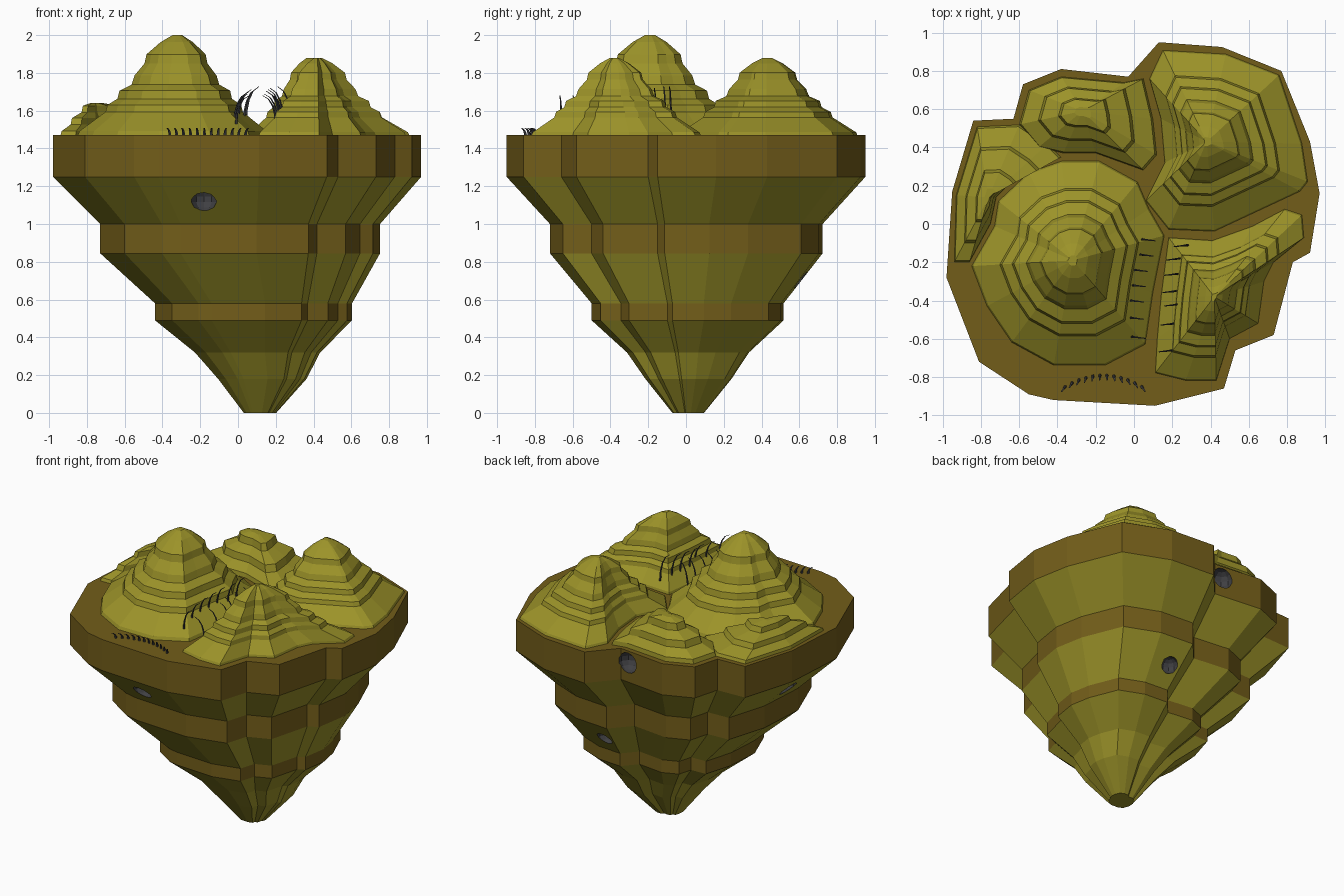
import bpy, bmesh, math
from mathutils import Vector

if "Cube" in bpy.data.objects:
    bpy.data.objects.remove(bpy.data.objects["Cube"])


def mat(name, c):
    m = bpy.data.materials.new(name)
    m.diffuse_color = (*c, 1)
    m.use_nodes = True
    m.node_tree.nodes["Principled BSDF"].inputs["Base Color"].default_value = m.diffuse_color
    return m


GRASS = mat("olive", (0.33, 0.29, 0.022))
SOIL = mat("soil", (0.17, 0.11, 0.01))
DARK = mat("dark_grey", (0.05, 0.05, 0.055))


def make(name, bm, mats):
    bmesh.ops.recalc_face_normals(bm, faces=bm.faces)
    me = bpy.data.meshes.new(name)
    bm.to_mesh(me)
    bm.free()
    for m in mats:
        me.materials.append(m)
    ob = bpy.data.objects.new(name, me)
    bpy.context.collection.objects.link(ob)
    return ob


def loft(bm, rings, index):
    """Skin a list of equal rings and cap both ends."""
    vs = [[bm.verts.new(p) for p in r] for r in rings]
    n = len(rings[0])
    for k in range(len(vs) - 1):
        for i in range(n):
            j = (i + 1) % n
            f = bm.faces.new((vs[k][i], vs[k][j], vs[k + 1][j], vs[k + 1][i]))
            f.material_index = index(k)
    for r, k in ((vs[0], 0), (vs[-1], len(vs) - 2)):
        bm.faces.new(r).material_index = index(k)


# Rock body: one outline shrunk in steps down to the tip
OUTLINE = [(.13, .95), (.46, .925), (.77, .80), (.92, .43), (.97, .16), (.92, -.15), (.83, -.20),
           (.73, -.58), (.53, -.66), (.47, -.86), (.11, -.95), (-.42, -.92), (-.55, -.89),
           (-.81, -.72), (-.98, -.28), (-.95, .17), (-.84, .54), (-.63, .55), (-.58, .73),
           (-.38, .81), (-.03, .77)]
LEVELS = [(1.47, 1, 0), (1.25, 1, 0), (1.0, .76, .015), (.845, .76, .015), (.58, .535, .085),
          (.49, .535, .085), (.32, .34, .105), (.18, .24, .13), (0, .088, .117)]
bm = bmesh.new()
loft(bm, [[(x * s + cx, y * s + cx * .1, z) for x, y in OUTLINE] for z, s, cx in LEVELS],
     lambda k: 1 if k in (0, 2, 4) else 0)
body = make("rock_body", bm, [GRASS, SOIL, DARK])

# Cave mouths carved into the body
for p, r in [((-.18, -.80, 1.13), .07), ((-.09, .77, 1.385), .075),
             ((.21, .60, .71), .06), ((-.83, .05, 1.13), .07)]:
    bm = bmesh.new()
    bmesh.ops.create_uvsphere(bm, u_segments=10, v_segments=7, radius=1)
    for v in bm.verts:
        v.co = Vector((v.co.x * r, v.co.y * r, v.co.z * r * .95)) + Vector(p)
    for f in bm.faces:
        f.material_index = 2
    cutter = make("cave_cutter", bm, [GRASS, SOIL, DARK])
    mod = body.modifiers.new("cave", "BOOLEAN")
    mod.operation, mod.object, mod.solver = "DIFFERENCE", cutter, "EXACT"
    dg = bpy.context.evaluated_depsgraph_get()
    carved = bpy.data.meshes.new_from_object(body.evaluated_get(dg))
    body.modifiers.clear()
    body.data = carved
    bpy.data.objects.remove(cutter)

# Terraced mounds: outline pulled toward the peak, as (height, spread)
STEPS = [(0, 1), (.05, .98), (.24, .72), (.31, .70), (.37, .60), (.45, .58), (.51, .46),
         (.60, .43), (.72, .33), (.81, .31), (.93, .17), (1, .05)]
LOW = [(0, 1), (.15, .97), (.35, .70), (.55, .66), (.72, .38), (.92, .34), (1, .12)]


def mound(name, peak, outline, steps):
    px, py, pz = peak
    rings = [[(px + (x - px) * s, py + (y - py) * s, 1.465 + (pz - 1.465) * h) for x, y in outline]
             for h, s in steps]
    bm = bmesh.new()
    loft(bm, rings, lambda k: 0)
    make(name, bm, [GRASS])


mound("front_left_mound", (-.32, -.19, 2.0),
      [(-.18, .33), (.02, .22), (.08, .08), (.16, -.06), (.10, -.36), (.06, -.63), (-.15, -.74),
       (-.42, -.74), (-.64, -.62), (-.77, -.43), (-.85, -.22), (-.73, -.01), (-.71, .12),
       (-.55, .27), (-.38, .33)], STEPS)
mound("front_right_mound", (.42, -.38, 1.88),
      [(.18, -.07), (.41, -.085), (.62, -.01), (.79, .08), (.88, .05), (.89, -.07), (.73, -.20),
       (.68, -.30), (.65, -.52), (.50, -.60), (.43, -.82), (.27, -.82), (.11, -.78), (.12, -.60),
       (.14, -.38)], STEPS)
mound("back_right_mound", (.38, .43, 1.88),
      [(.06, .12), (.18, -.03), (.42, -.04), (.87, .17), (.91, .22), (.88, .42), (.76, .78),
       (.48, .89), (.15, .91), (.08, .76), (.14, .55), (.16, .32)], STEPS)
mound("back_left_mound", (-.27, .59, 1.70),
      [(.05, .28), (.12, .36), (.10, .55), (.05, .76), (-.05, .74), (-.38, .77), (-.55, .70),
       (-.60, .52), (-.50, .40), (-.37, .37), (-.20, .37)], LOW)
mound("left_mound", (-.76, .14, 1.64),
      [(-.94, -.20), (-.93, .15), (-.82, .51), (-.60, .52), (-.45, .42), (-.38, .35), (-.57, .29),
       (-.72, .14), (-.75, 0), (-.86, -.20)], LOW)


# Curved spines and teeth: tapered tubes along a short arc
def spine(bm, base, lean, height, r):
    b, lean = Vector(base), Vector(lean)
    side = Vector((-lean.y, lean.x, 0)).normalized()
    rings = []
    for t in (0, .25, .5, .75, 1):
        c = b + lean * t ** 2 + Vector((0, 0, height * math.sin(t * 1.4)))
        w = r * (1 - .6 * t)
        rings.append([c + side * w * math.cos(a) + lean.normalized() * w * math.sin(a)
                      for a in (i * math.tau / 5 for i in range(5))])
    loft(bm, rings, lambda k: 0)


bm = bmesh.new()
LEFT = [(.04, -.08), (.03, -.16), (0, -.24), (-.01, -.32), (-.02, -.40), (-.02, -.49), (-.01, -.59)]
RIGHT = [(.28, -.11), (.24, -.18), (.23, -.26), (.22, -.35), (.23, -.42), (.21, -.52), (.20, -.66)]
for row, d in ((LEFT, .07), (RIGHT, -.07)):
    for i, (x, y) in enumerate(row):
        spine(bm, (x, y, 1.53), (d, -.008, 0), .20 - .008 * i, .007)
make("ravine_spines", bm, [DARK])

bm = bmesh.new()
for i in range(12):
    t = i / 11 * 2 - 1
    spine(bm, (-.16 + .2 * t, -.79 - .06 * t * t, 1.465), (.018 * t, -.025, 0), .045, .009)
make("rim_teeth", bm, [DARK])
